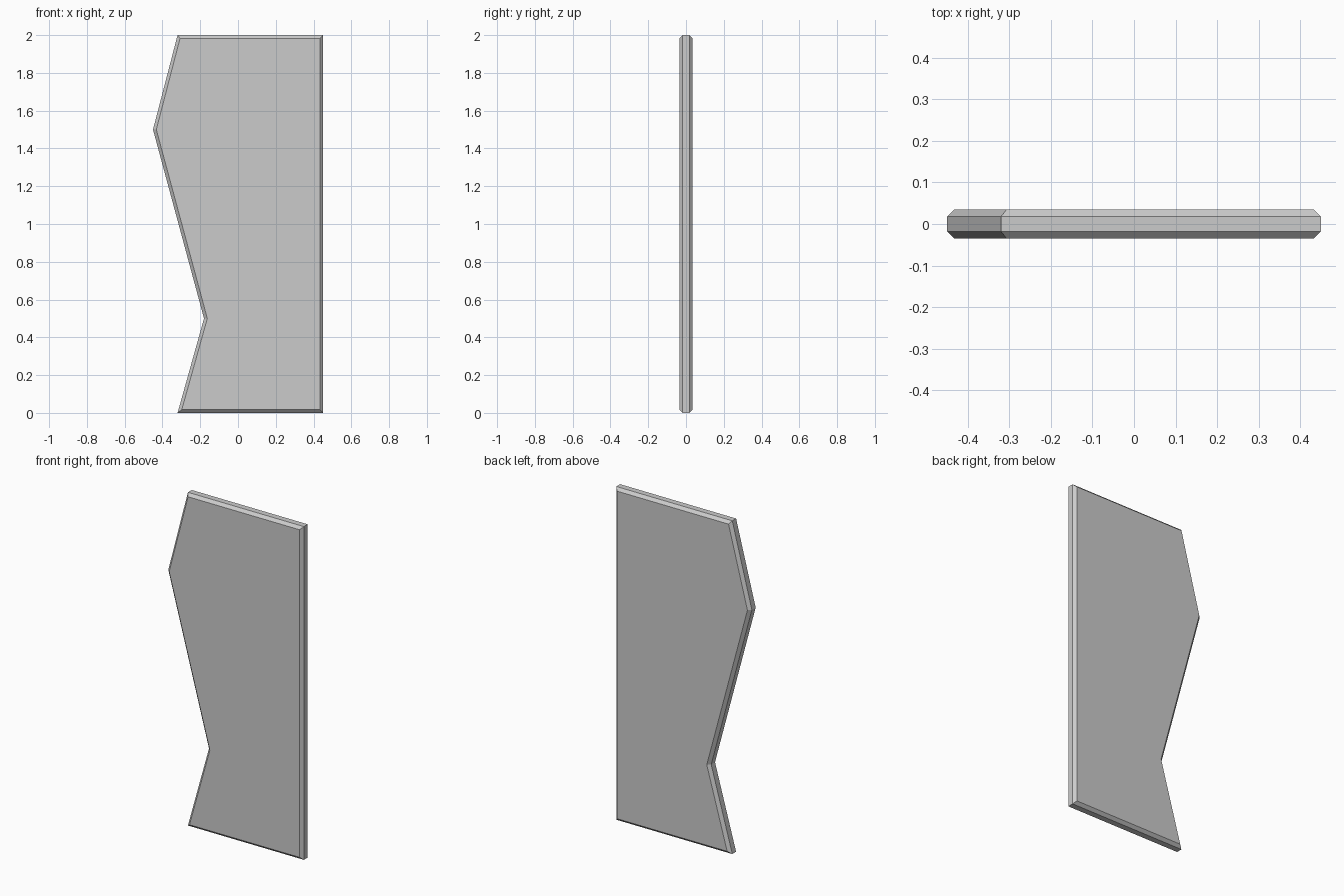
import bpy, bmesh

if "Cube" in bpy.data.objects:
    bpy.data.objects.remove(bpy.data.objects["Cube"])

HALF_CORE = 0.018   # half depth of the straight rim
CHAMFER = 0.017     # chamfer width and depth

# Panel outline (x, z), counter-clockwise seen from the front
outline = [(-0.32, 0), (0.45, 0), (0.45, 2), (-0.32, 2), (-0.45, 1.5), (-0.18, 0.5)]

bm = bmesh.new()
# Core slab
front = bm.faces.new([bm.verts.new((x, -HALF_CORE, z)) for x, z in outline])
back = bm.faces.new([bm.verts.new((x, HALF_CORE, z)) for x, z in reversed(outline)])
n = len(outline)
f, b = list(front.verts), list(reversed(back.verts))
for i in range(n):
    j = (i + 1) % n
    bm.faces.new((f[j], f[i], b[i], b[j]))
bmesh.ops.recalc_face_normals(bm, faces=bm.faces[:])
bm.normal_update()

# Chamfered border on the front and back faces
bmesh.ops.inset_individual(bm, faces=[front, back], thickness=CHAMFER,
                           depth=0, use_even_offset=True)
for face, side in ((front, -1), (back, 1)):
    for v in face.verts:
        v.co.y = side * (HALF_CORE + CHAMFER)
bmesh.ops.recalc_face_normals(bm, faces=bm.faces[:])

mesh = bpy.data.meshes.new("panel")
bm.to_mesh(mesh)
bm.free()
bpy.context.collection.objects.link(bpy.data.objects.new("panel", mesh))
